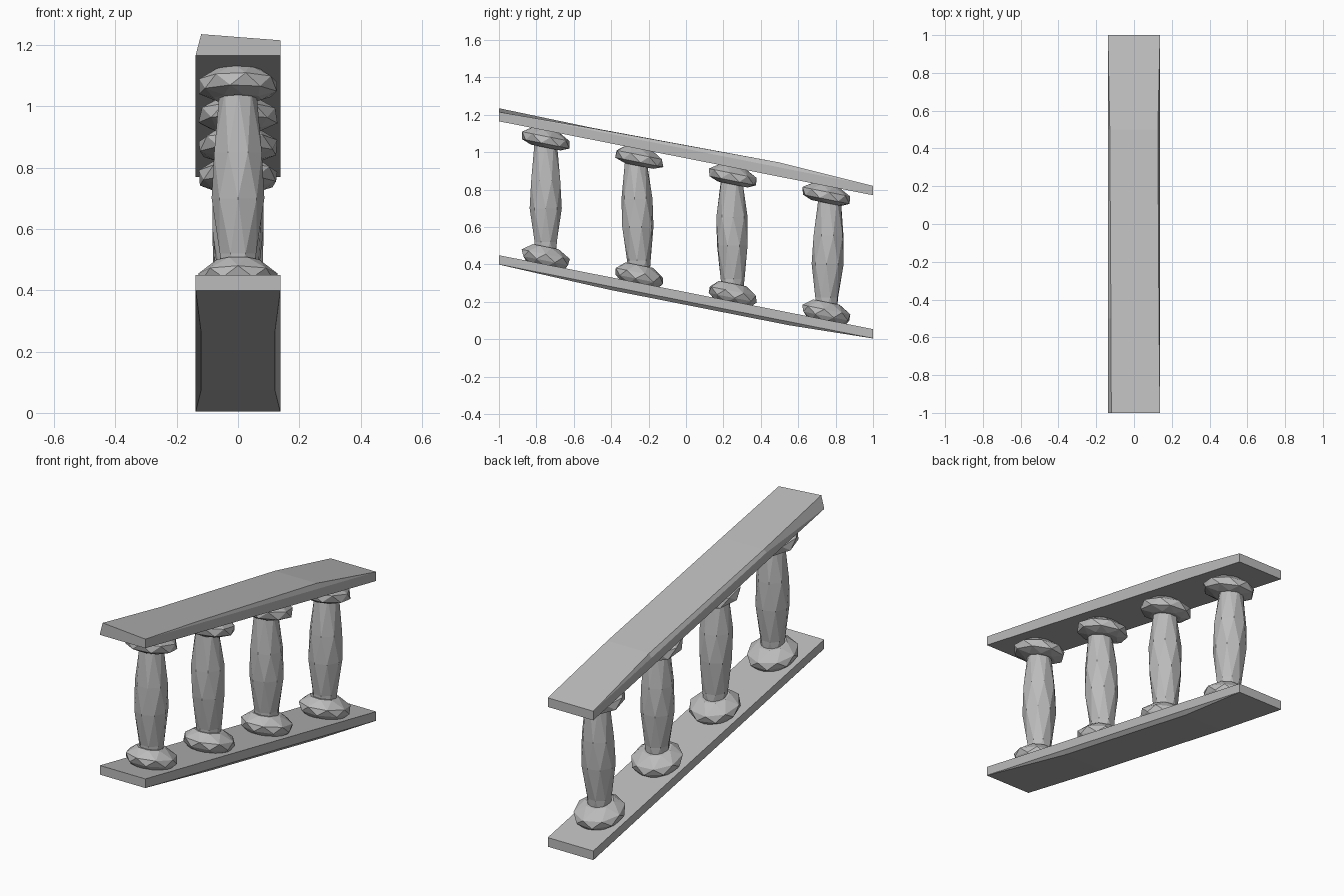
import bpy, bmesh, math

cube = bpy.data.objects.get("Cube")
if cube:
    bpy.data.objects.remove(cube)

SLOPE = -0.1975

stone = bpy.data.materials.new("grey stone")
stone.use_nodes = True
colour = (0.5, 0.5, 0.5, 1)
stone.diffuse_color = colour
stone.node_tree.nodes["Principled BSDF"].inputs["Base Color"].default_value = colour


def loft(name, rings, triangles=False):
    """Skin a list of closed rings and cap both ends."""
    bm = bmesh.new()
    loops = [[bm.verts.new(p) for p in ring] for ring in rings]
    n = len(loops[0])
    for k, (a, b) in enumerate(zip(loops, loops[1:])):
        for i in range(n):
            j = (i + 1) % n
            if not triangles:
                bm.faces.new((a[i], a[j], b[j], b[i]))
            elif k % 2 == 0:
                bm.faces.new((a[i], a[j], b[i]))
                bm.faces.new((a[j], b[j], b[i]))
            else:
                bm.faces.new((a[i], a[j], b[j]))
                bm.faces.new((a[i], b[j], b[i]))
    bm.faces.new(loops[0])
    bm.faces.new(loops[-1])
    bmesh.ops.recalc_face_normals(bm, faces=bm.faces)
    mesh = bpy.data.meshes.new(name)
    bm.to_mesh(mesh)
    bm.free()
    mesh.materials.append(stone)
    obj = bpy.data.objects.new(name, mesh)
    bpy.context.collection.objects.link(obj)
    return obj


def turned(name, profile, y, slope=0, lean=0, turn=0, sides=8):
    """Chiselled round part: every other ring is turned half a step."""
    step = math.tau / sides
    z0 = profile[0][1]
    rings = []
    for k, (r, z) in enumerate(profile):
        ring = []
        for i in range(sides):
            a = (i + 0.5 * (k % 2) + turn) * step
            dy = r * math.sin(a)
            ring.append((r * math.cos(a), y + dy + lean * (z - z0), z + slope * dy))
        rings.append(ring)
    return loft(name, rings, triangles=True)


# Handrail: worn upper edges, one chipped front corner
rings = []
for y, left, right, tl, tr in ((-1, -0.12, 0.138, 1.235, 1.215),
                               (-0.5, -0.122, 0.132, 1.13, 1.128),
                               (0.5, -0.128, 0.126, 0.945, 0.945),
                               (1, -0.138, 0.138, 0.82, 0.82)):
    low = 0.9675 + SLOPE * y
    rings.append([(-0.138, y, low), (0.138, y, low),
                  (0.138, y, low + 0.05), (right, y, tr),
                  (left, y, tl), (-0.138, y, low + 0.05 if y > -1 else low + 0.002)])
loft("handrail", rings)

# Base rail: worn lower edges, bulging slightly underneath
rings = []
for y, half, sag in ((-1, 0.138, 0), (-0.4, 0.12, 0.018),
                     (0.55, 0.12, 0.018), (1, 0.138, 0)):
    top = 0.2515 + SLOPE * y
    low = top - 0.05
    rings.append([(-half, y, low - sag), (half, y, low - sag),
                  (0.138, y, low + 0.001), (0.138, y, top),
                  (-0.138, y, top), (-0.138, y, low + 0.001)])
loft("base_rail", rings)

# Four balusters stepping down the slope
for n, lean in enumerate((0, -0.03, -0.01, 0.03)):
    y = -0.75 + 0.5 * n
    z = 0.2515 + SLOPE * y
    turn = 0.3 * n
    turned(f"baluster_foot_{n + 1}",
           [(0.1, z - 0.01), (0.129, z + 0.02), (0.129, z + 0.055), (0.075, z + 0.095)],
           y, slope=SLOPE, turn=turn)
    turned(f"baluster_shaft_{n + 1}",
           [(0.058, z + 0.05), (0.064, z + 0.12), (0.086, z + 0.3),
            (0.084, z + 0.45), (0.06, z + 0.65)],
           y, lean=lean, turn=turn)
    turned(f"baluster_cap_{n + 1}",
           [(0.08, z + 0.625), (0.129, z + 0.645), (0.129, z + 0.685), (0.065, z + 0.725)],
           y, slope=SLOPE, turn=turn + 0.25)
